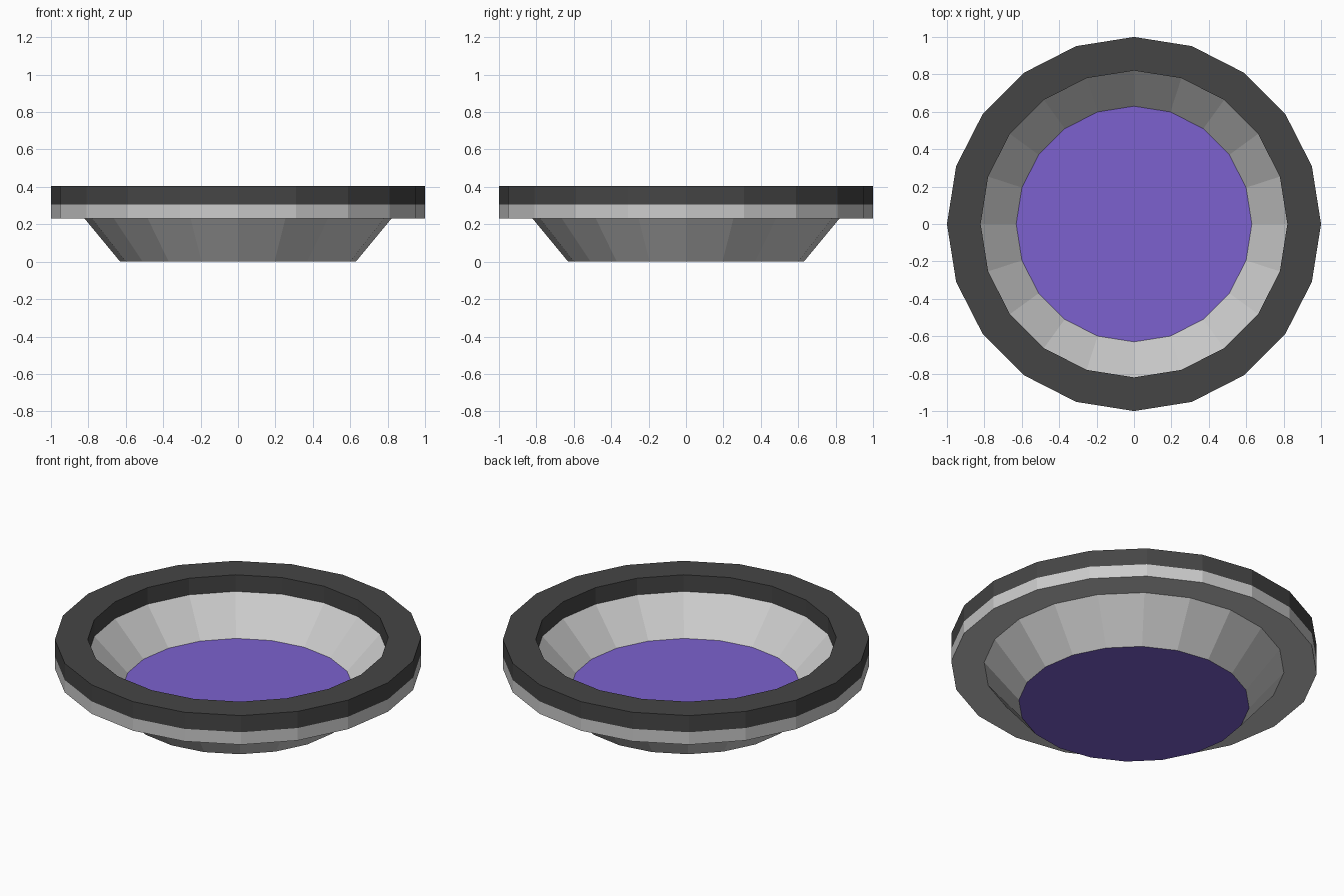
import bpy, bmesh
from math import cos, sin, tau

if "Cube" in bpy.data.objects:
    bpy.data.objects.remove(bpy.data.objects["Cube"])

SIDES = 20
R_OUT, R_IN, R_BASE = 1.0, 0.82, 0.63
Z_TOP, Z_BAND, Z_UNDER, Z_FLOOR = 0.405, 0.305, 0.23, 0.11


def material(name, rgb):
    m = bpy.data.materials.new(name)
    m.diffuse_color = (*rgb, 1)
    m.use_nodes = True
    m.node_tree.nodes["Principled BSDF"].inputs["Base Color"].default_value = m.diffuse_color
    return m


def finish(name, bm, mat=None):
    mesh = bpy.data.meshes.new(name)
    bm.to_mesh(mesh)
    bm.free()
    ob = bpy.data.objects.new(name, mesh)
    bpy.context.collection.objects.link(ob)
    if mat:
        mesh.materials.append(mat)
    return ob


def ring(bm, r, z):
    return [bm.verts.new((r * cos(tau * i / SIDES), r * sin(tau * i / SIDES), z))
            for i in range(SIDES)]


def lathe(name, profile, mat=None):
    """Sweep an (r, z) profile; going up the outside gives outward normals."""
    bm = bmesh.new()
    rings = [ring(bm, r, z) for r, z in profile]
    for a, b in zip(rings, rings[1:]):
        for i in range(SIDES):
            j = (i + 1) % SIDES
            bm.faces.new((a[i], a[j], b[j], b[i]))
    return finish(name, bm, mat)


def disc(name, r, z, mat, up=True):
    bm = bmesh.new()
    v = ring(bm, r, z)
    bm.faces.new(v if up else v[::-1])
    return finish(name, bm, mat)


dark = material("dark_grey", (0.06, 0.06, 0.06))
purple = material("purple", (0.2, 0.12, 0.62))

# Dark upper rim
lathe("rim", [(R_OUT, Z_BAND), (R_OUT, Z_TOP), (R_IN, Z_TOP), (R_IN, Z_BAND)], dark)
# Grey outer shell: tapered base, underside ledge, light band
lathe("outer_shell", [(R_BASE, 0), (R_IN, Z_UNDER), (R_OUT, Z_UNDER), (R_OUT, Z_BAND)])
# Grey sloping inside wall
lathe("inner_wall", [(R_IN, Z_BAND), (R_BASE, Z_FLOOR)])
# Purple floor and base
disc("floor", R_BASE, Z_FLOOR, purple)
disc("base", R_BASE, 0, purple, up=False)
